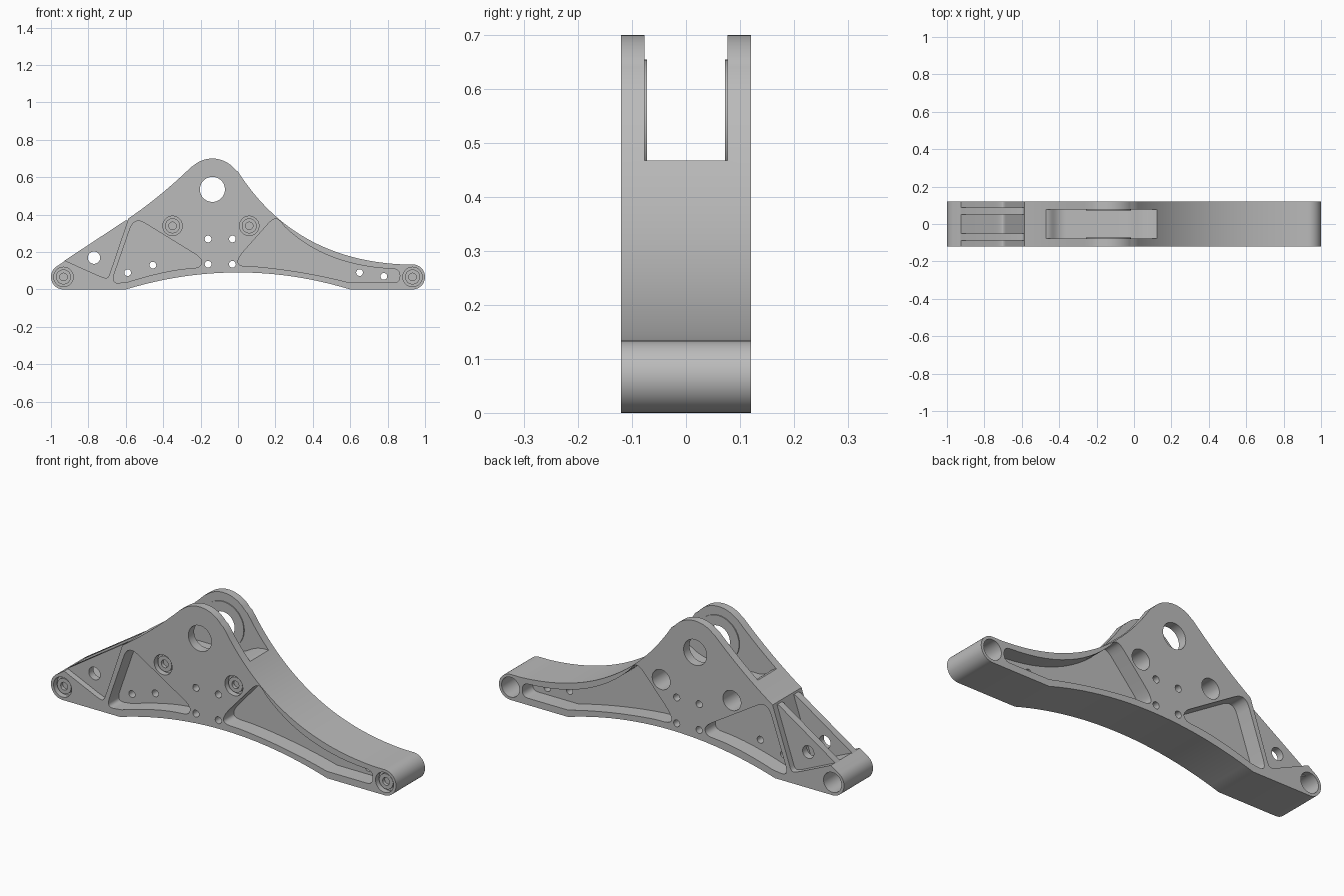
import bpy, bmesh, math
from mathutils import Vector

if "Cube" in bpy.data.objects:
    bpy.data.objects.remove(bpy.data.objects["Cube"])

metal = bpy.data.materials.new("grey metal")
metal.use_nodes = True
metal.diffuse_color = (0.5, 0.5, 0.5, 1)
metal.node_tree.nodes["Principled BSDF"].inputs["Base Color"].default_value = (0.5, 0.5, 0.5, 1)

W = 0.12  # half width of the whole part


def bezier(a, c, b, n=12):
    a, c, b = Vector(a), Vector(c), Vector(b)
    return [tuple(a * (1 - t) ** 2 + c * 2 * t * (1 - t) + b * t * t)
            for t in (i / n for i in range(n + 1))]


def arc(cx, cz, r, start, end, n=20):
    return [(cx + r * math.cos(math.radians(start + (end - start) * i / n)),
             cz + r * math.sin(math.radians(start + (end - start) * i / n)))
            for i in range(n + 1)]


def rounded(points):
    """Round every corner given as (x, z, cut length); plain points stay."""
    out = []
    for i, p in enumerate(points):
        here = Vector(p[:2])
        if len(p) == 2:
            out.append(tuple(here))
            continue
        ends = []
        for q in (points[i - 1], points[(i + 1) % len(points)]):
            d = Vector(q[:2]) - here
            ends.append(here + d.normalized() * min(p[2], d.length * 0.48))
        out += bezier(ends[0], here, ends[1], 7)
    return out


def prism(name, outline, y0, y1):
    """Extrude an x-z outline along y."""
    bm = bmesh.new()
    face = bm.faces.new([bm.verts.new((x, y0, z)) for x, z in outline])
    new = bmesh.ops.extrude_face_region(bm, geom=[face])["geom"]
    bmesh.ops.translate(bm, vec=(0, y1 - y0, 0),
                        verts=[v for v in new if isinstance(v, bmesh.types.BMVert)])
    bmesh.ops.recalc_face_normals(bm, faces=bm.faces)
    mesh = bpy.data.meshes.new(name)
    bm.to_mesh(mesh)
    bm.free()
    mesh.materials.append(metal)
    obj = bpy.data.objects.new(name, mesh)
    bpy.context.collection.objects.link(obj)
    return obj


def disc(name, x, z, r, y0, y1):
    return prism(name, arc(x, z, r, 0, 360, 40)[:-1], y0, y1)


def cut(obj, cutter):
    mod = obj.modifiers.new("cut", "BOOLEAN")
    mod.operation, mod.solver, mod.object = "DIFFERENCE", "EXACT", cutter
    bpy.context.view_layer.objects.active = obj
    bpy.ops.object.modifier_apply(modifier=mod.name)
    bpy.data.objects.remove(cutter)


def drill(obj, x, z, r, y0=-0.2, y1=0.2):
    cut(obj, disc("drill", x, z, r, y0, y1))


# Main body outline, anticlockwise from the left foot
END_X, END_Z, END_R = 0.933, 0.067, 0.067
PIVOT = (-0.137, 0.535)
outline = (bezier((-0.6, 0), (0, 0.182), (0.6, 0), 24)
           + arc(END_X, END_Z, END_R, -90, 90)
           + bezier((0.88, 0.134), (0.3, 0.16), (0, 0.63), 28)
           + arc(-0.137, 0.545, 0.155, 38, 130)
           + bezier((-0.25, 0.655), (-0.42, 0.49), (-0.6, 0.37))
           + arc(-END_X, END_Z, END_R, 123, 270))
body = prism("rocker_body", outline, -W, W)

# Slot between the two upper cheeks
slot = rounded([(-0.75, 0.465), (-0.46, 0.465, 0.03), (-0.4, 0.41, 0.04), (-0.04, 0.41, 0.05),
                (0.06, 0.468, 0.05), (0.4, 0.468), (0.4, 0.8), (-0.75, 0.8)])
cut(body, prism("slot", slot, -0.077, 0.077))

# Open triangular bay in the short arm
bay = rounded([(-1.02, 0.197), (-0.71, 0.058, 0.05), (-0.692, 0.066, 0.02),
               (-0.55, 0.485), (-1.02, 0.485)])
cut(body, prism("bay", bay, -0.2, 0.2))

# Side pockets, mirrored on front and back
pocket_left = rounded([(-0.555, 0.39, 0.07), (-0.68, 0.03, 0.06)]
                      + bezier((-0.59, 0.04), (-0.4, 0.1), (-0.27, 0.112), 6)
                      + [(-0.2, 0.118, 0.03), (-0.19, 0.165, 0.05)])
pocket_right = rounded([(0.0, 0.125, 0.05)]
                       + bezier((0.1, 0.122), (0.35, 0.1), (0.6, 0.036), 8)
                       + [(0.865, 0.036, 0.035), (0.865, 0.108, 0.035)]
                       + bezier((0.78, 0.113), (0.45, 0.14), (0.25, 0.335), 12)
                       + [(0.2, 0.395, 0.06), (0.0, 0.17, 0.06)])
for side in (-1, 1):
    for shape in (pocket_left, pocket_right):
        cut(body, prism("pocket", shape, side * 0.035, side * 0.2))

# Pivot hole and small through holes
drill(body, *PIVOT, 0.067)
for x, z in ((-0.16, 0.27), (-0.03, 0.27), (-0.16, 0.135), (-0.03, 0.135),
             (-0.59, 0.09), (-0.455, 0.13), (0.65, 0.09), (0.78, 0.07)):
    drill(body, x, z, 0.018)

# Counterbored mounts: shallow in front with a socket bolt, deep at the back
parts = [body]
for x, z in ((-END_X, END_Z), (END_X, END_Z), (-0.35, 0.34), (0.06, 0.34)):
    drill(body, x, z, 0.052, -0.2, -0.09)
    drill(body, x, z, 0.052, -0.05, 0.2)
    bolt = disc("socket_bolt", x, z, 0.04, -0.107, -0.08)
    drill(bolt, x, z, 0.02, -0.2, -0.088)
    parts.append(bolt)

# Webs across the bay and raised rings inside the pivot cheeks
web_outline = [(-0.945, 0.12), (-0.71, 0.045), (-0.68, 0.05), (-0.58, 0.37),
               (-0.6, 0.37), (-0.925, 0.156)]
for side in (-1, 1):
    web = prism("bay_web", web_outline, side * 0.05, side * 0.088)
    drill(web, -0.77, 0.17, 0.033)
    ring = disc("pivot_ring", *PIVOT, 0.12, side * 0.072, side * 0.079)
    drill(ring, *PIVOT, 0.067)
    parts += [web, ring]

# Smooth curved walls, keep machined edges crisp
bpy.ops.object.select_all(action="DESELECT")
for part in parts:
    part.select_set(True)
bpy.context.view_layer.objects.active = body
bpy.ops.object.shade_smooth_by_angle(angle=math.radians(30))
